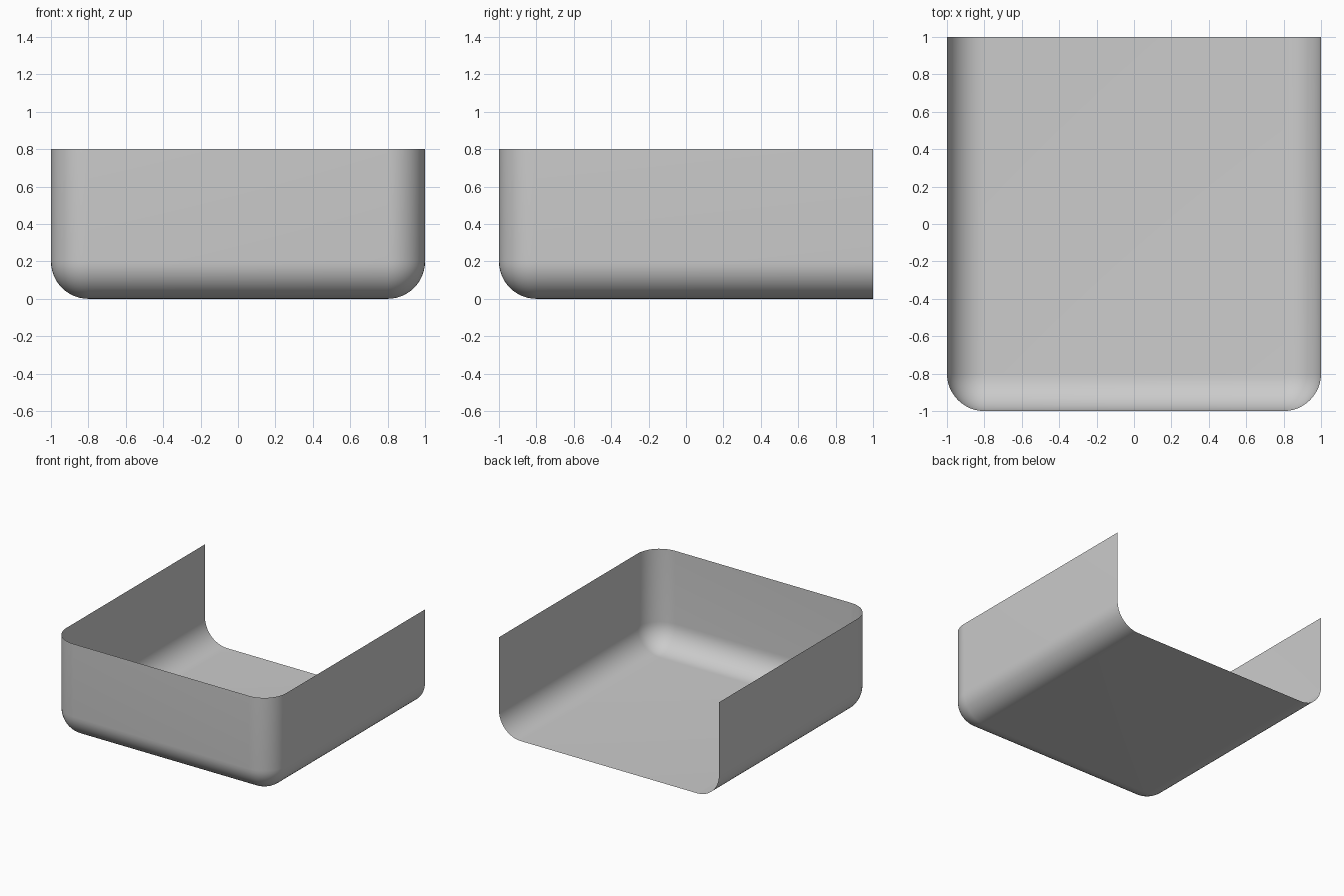
import bpy, bmesh
from math import sin, cos, pi

if "Cube" in bpy.data.objects:
    bpy.data.objects.remove(bpy.data.objects["Cube"])

R = 0.2      # fillet radius
H = 0.8      # wall height
N = 12       # segments per fillet


def u_path(inset):
    """Left wall, rounded front, right wall, seen from above."""
    r = R - inset
    pts = [(-1 + inset, 1)]
    for cx, start in ((-0.8, pi), (0.8, 1.5 * pi)):
        for i in range(N + 1):
            a = start + i / N * pi / 2
            pts.append((cx + r * cos(a), -0.8 + r * sin(a)))
    pts.append((1 - inset, 1))
    return pts


# Wall profile from floor edge up to the rim: (inset, height)
profile = [(R * (1 - sin(i / N * pi / 2)), R * (1 - cos(i / N * pi / 2))) for i in range(N + 1)]
profile.append((0, H))

bm = bmesh.new()
rings = [[bm.verts.new((x, y, z)) for x, y in u_path(d)] for d, z in profile]

# Floor
bm.faces.new(reversed(rings[0]))

# Filleted walls
for low, up in zip(rings, rings[1:]):
    for j in range(len(low) - 1):
        bm.faces.new((low[j], low[j + 1], up[j + 1], up[j]))

# Merge the collapsed points where the round corners meet the floor
bmesh.ops.remove_doubles(bm, verts=bm.verts, dist=1e-5)
for f in bm.faces:
    f.smooth = True

mesh = bpy.data.meshes.new("open_tray")
bm.to_mesh(mesh)
bm.free()
tray = bpy.data.objects.new("open_tray", mesh)
bpy.context.collection.objects.link(tray)
